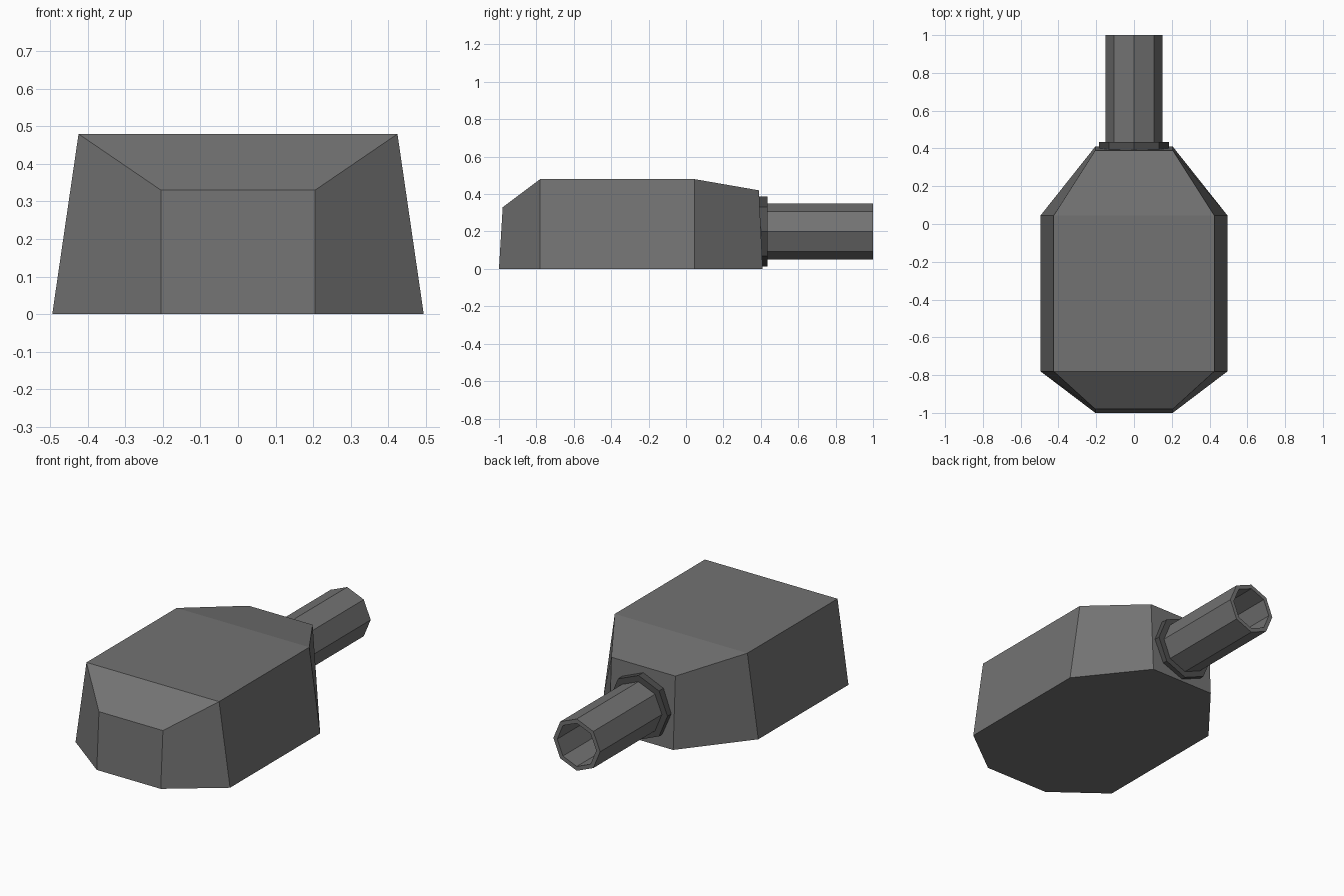
import bpy, bmesh, math

if "Cube" in bpy.data.objects:
    bpy.data.objects.remove(bpy.data.objects["Cube"])


def material(name, v):
    m = bpy.data.materials.new(name)
    m.diffuse_color = (v, v, v, 1)
    m.use_nodes = True
    m.node_tree.nodes["Principled BSDF"].inputs["Base Color"].default_value = m.diffuse_color
    return m


grey = material("mid grey", 0.17)
dark = material("dark grey", 0.075)


def finish(bm, name, mat):
    bmesh.ops.recalc_face_normals(bm, faces=bm.faces)
    mesh = bpy.data.meshes.new(name)
    bm.to_mesh(mesh)
    bm.free()
    mesh.materials.append(mat)
    obj = bpy.data.objects.new(name, mesh)
    bpy.context.collection.objects.link(obj)
    return obj


def bridge(bm, a, b):
    n = len(a)
    for i in range(n):
        j = (i + 1) % n
        bm.faces.new((a[i], a[j], b[j], b[i]))


# Turret shell: right half of the bottom and top outlines, mirrored across x
def outline(bm, half):
    pts = half + [(-x, y, z) for x, y, z in reversed(half)]
    return [bm.verts.new(p) for p in pts]


bm = bmesh.new()
bottom = outline(bm, [(0.205, -1, 0), (0.495, -0.78, 0), (0.495, 0.045, 0), (0.205, 0.41, 0)])
top = outline(bm, [(0.205, -0.98, 0.33), (0.425, -0.78, 0.48), (0.425, 0.045, 0.48), (0.205, 0.39, 0.42)])
bridge(bm, bottom, top)
bm.faces.new(bottom)
for i in range(3):  # front slope, roof, rear slope
    bm.faces.new((top[i], top[i + 1], top[6 - i], top[7 - i]))
finish(bm, "turret_shell", grey)


# Eight-sided tubes along y
def octagon_tube(name, outer, inner, y0, y1, mat):
    bm = bmesh.new()
    rings = []
    for r, y in ((outer, y0), (outer, y1), (inner, y1), (inner, y0)):
        rings.append([bm.verts.new((r * math.cos(k * math.pi / 4), y, 0.2 + r * math.sin(k * math.pi / 4)))
                      for k in range(8)])
    for i in range(4):
        bridge(bm, rings[i], rings[(i + 1) % 4])
    return finish(bm, name, mat)


octagon_tube("barrel_collar", 0.186, 0.14, 0.385, 0.435, dark)
octagon_tube("barrel", 0.15, 0.125, 0.39, 1.0, grey)
